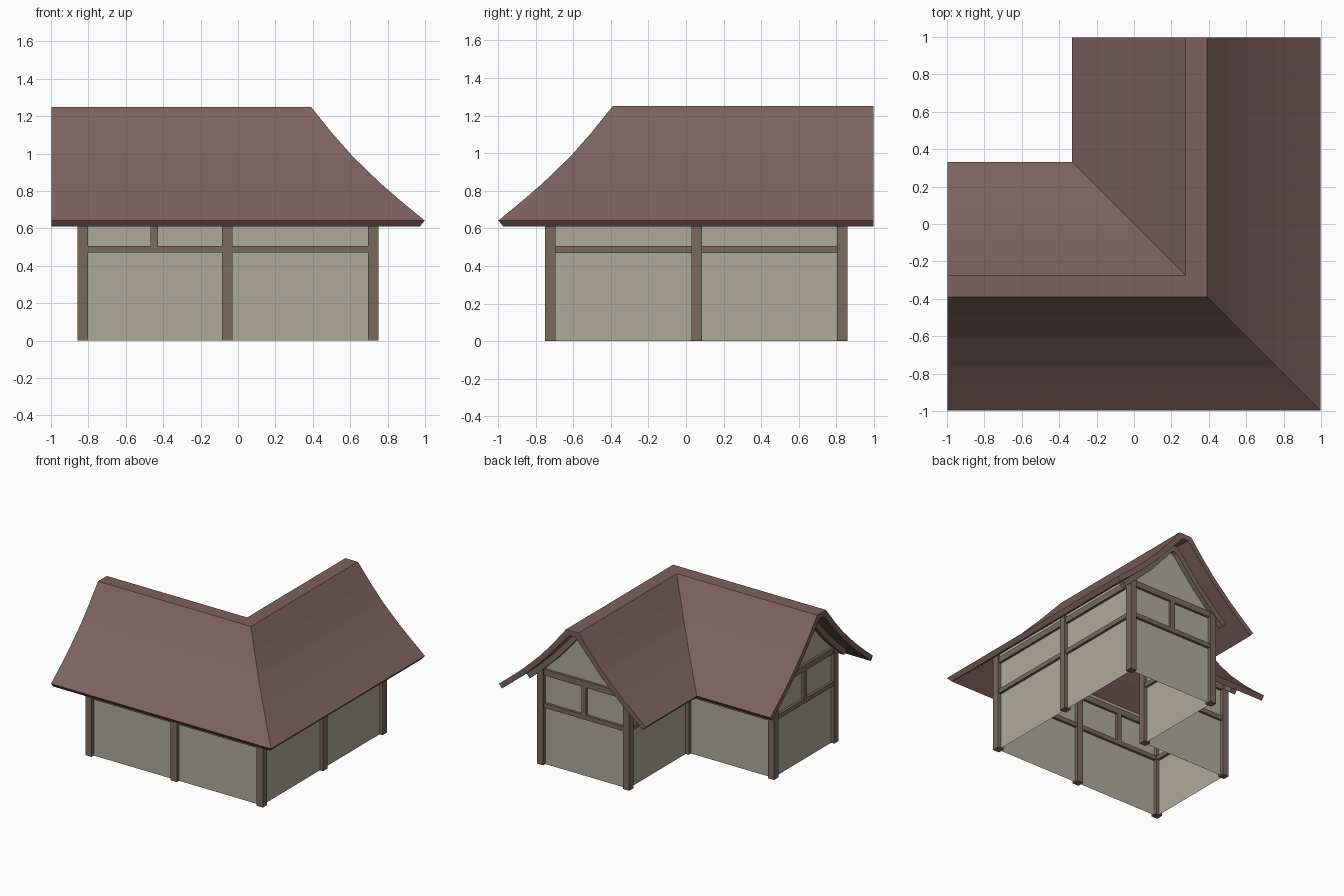
import bpy, bmesh
from mathutils import Vector

if "Cube" in bpy.data.objects:
    bpy.data.objects.remove(bpy.data.objects["Cube"])

D = 0.333    # distance of each wing's centre line from the origin
W = 0.39     # half width of the walls about that line
G = 0.83     # position of the gable walls
PROFILE = [(0.0, 1.25), (0.057, 1.25), (0.17, 1.11), (0.28, 0.985), (0.43, 0.84),
           (0.53, 0.753), (0.665, 0.642)]


def material(name, rgb):
    m = bpy.data.materials.new(name)
    m.diffuse_color = (*rgb, 1)
    m.use_nodes = True
    m.node_tree.nodes["Principled BSDF"].inputs["Base Color"].default_value = m.diffuse_color
    return m


ROOF = material("roof_tiles", (0.205, 0.122, 0.118))
WALL = material("plaster", (0.43, 0.41, 0.33))
WOOD = material("timber", (0.195, 0.145, 0.11))


def add_mesh(name, verts, faces, mat):
    me = bpy.data.meshes.new(name)
    me.from_pydata(verts, [], faces)
    bm = bmesh.new()
    bm.from_mesh(me)
    bmesh.ops.recalc_face_normals(bm, faces=bm.faces)
    bm.to_mesh(me)
    bm.free()
    me.materials.append(mat)
    ob = bpy.data.objects.new(name, me)
    bpy.context.collection.objects.link(ob)
    return ob


def sweep(name, prof, end, mat, closed=True):
    """Sweep a (v, z) section along the L: left end, mitred corner, back end."""
    n = len(prof)
    verts = [(-end, -D - v, z) for v, z in prof]
    verts += [(D + v, -D - v, z) for v, z in prof]
    verts += [(D + v, end, z) for v, z in prof]
    faces = []
    for s in (0, n):
        for i in range(n if closed else n - 1):
            j = (i + 1) % n
            faces.append((s + i, s + j, s + n + j, s + n + i))
    if closed:
        faces += [tuple(range(n)), tuple(range(2 * n, 3 * n))]
    return add_mesh(name, verts, faces, mat)


def gable(name, prof, a0, a1, mat):
    """Extrude a (v, z) outline from a0 to a1 along both wings."""
    n = len(prof)
    faces = [tuple(range(n))]
    if a1 > a0:
        faces += [tuple(range(n, 2 * n))]
        faces += [(i, (i + 1) % n, n + (i + 1) % n, n + i) for i in range(n)]
    ends = (a0, a1) if a1 > a0 else (a0,)
    add_mesh(name + "_left", [(-a, -D - v, z) for a in ends for v, z in prof], faces, mat)
    add_mesh(name + "_back", [(D + v, a, z) for a in ends for v, z in prof], faces, mat)


def rect(v0, v1, z0, z1):
    return [(v0, z0), (v1, z0), (v1, z1), (v0, z1)]


def offset(pts, t):
    """Move the roof profile inward by t, square to its slope."""
    out = []
    for i, (u, z) in enumerate(pts):
        a, b = pts[max(i - 1, 1)], pts[min(i + 1, len(pts) - 1)]
        d = Vector((b[0] - a[0], b[1] - a[1])).normalized()
        out.append((u + d.y * t, z - d.x * t))
    ridge = out[2]
    zr = ridge[1] + 1.2 * ridge[0]
    return [(0.0, min(1.25 - t, zr)), (0.025, min(1.25 - t, zr - 0.03))] + out[2:]


def both(pts):
    return [(-u, z) for u, z in reversed(pts[1:])] + pts


# roof slab with flat ridge and flared eaves
under = offset(PROFILE, 0.042)
sweep("roof", both(PROFILE) + both(under)[::-1], 0.997, ROOF)

# long walls, gable walls
for side, nm in ((1, "outer"), (-1, "inner")):
    sweep(nm + "_wall", [(side * W, 0.0), (side * W, 0.82)], G, WALL, closed=False)
inside = [p for p in under if p[0] < W - 0.01]
gable("gable_wall", [(-W, 0), (W, 0), (W, 0.82)] + both(inside)[::-1] + [(-W, 0.82)], G, G, WALL)

# horizontal rails along the long walls and the gables
for z0, z1, nm in ((0.47, 0.507, "middle_rail"), (0.735, 0.785, "top_rail")):
    for side, sn in ((1, "outer"), (-1, "inner")):
        v = side * W
        sweep(f"{sn}_{nm}", rect(v - 0.02, v + 0.02, z0, z1), G, WOOD)
    gable("gable_" + nm, rect(-W, W, z0, z1), G - 0.02, G + 0.02, WOOD)
gable("gable_stud", rect(-0.02, 0.02, 0.50, 0.74), G - 0.02, G + 0.02, WOOD)

# curved rafters under the roof at each gable
deep = offset(PROFILE, 0.085)
band = both(under[:-1]) + both(deep[:-1])[::-1]
gable("gable_rafter", band, G - 0.01, G + 0.04, WOOD)


def box(name, x, y, z0, z1, r, mat):
    v = [(x + sx * r, y + sy * r, z) for z in (z0, z1)
         for sx, sy in ((-1, -1), (1, -1), (1, 1), (-1, 1))]
    f = [(0, 1, 2, 3), (4, 5, 6, 7)] + [(i, (i + 1) % 4, 4 + (i + 1) % 4, 4 + i) for i in range(4)]
    add_mesh(name, v, f, mat)


# corner and middle posts, mirrored over the diagonal
o, m = D + W, W - D
spots = {(-G, -o), (-m, -o), (o, -o), (-G, m), (-m, m)}
spots |= {(-y, -x) for x, y in spots}
for x, y in sorted(spots):
    box("post", x, y, 0.0, 0.80, 0.028, WOOD)

# single short stud on the front wall
box("front_stud", -0.447, -o, 0.50, 0.74, 0.02, WOOD)
